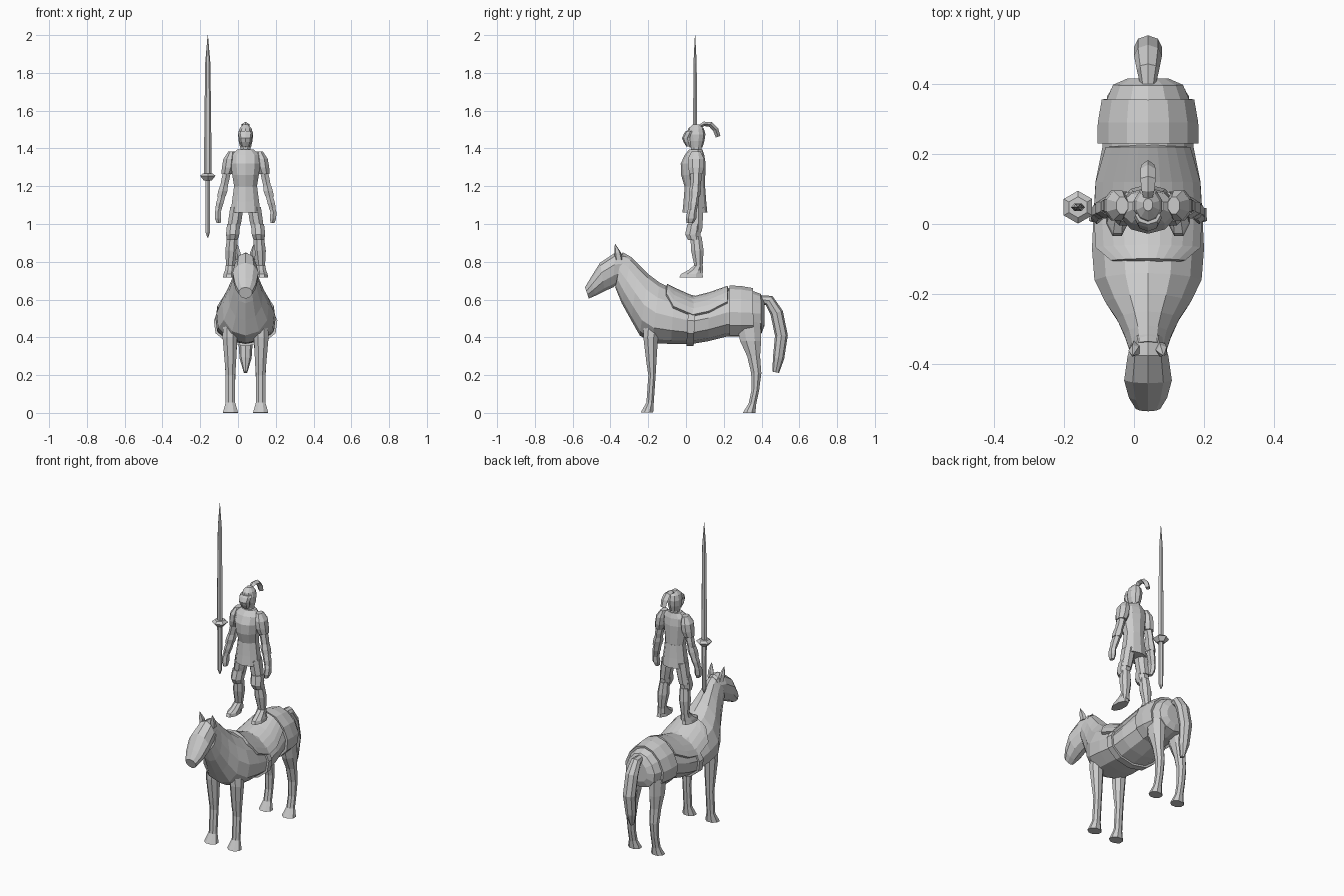
import bpy, bmesh, math
from mathutils import Vector

CX = 0.04  # shared centre line of horse and rider
steel = bpy.data.materials.new("plain_grey")
steel.diffuse_color = (0.6, 0.6, 0.6, 1)


def make(name, rings, closed=True, caps=True):
    """Skin a list of point rings into a flat-shaded mesh."""
    bm = bmesh.new()
    vs = [[bm.verts.new(p) for p in r] for r in rings]
    n = len(vs[0])
    for a, b in zip(vs, vs[1:]):
        for i in range(n if closed else n - 1):
            j = (i + 1) % n
            bm.faces.new((a[i], a[j], b[j], b[i]))
    if closed and caps:
        bm.faces.new(vs[0])
        bm.faces.new(vs[-1])
    bmesh.ops.recalc_face_normals(bm, faces=bm.faces)
    me = bpy.data.meshes.new(name)
    bm.to_mesh(me)
    bm.free()
    me.materials.append(steel)
    ob = bpy.data.objects.new(name, me)
    bpy.context.collection.objects.link(ob)
    return ob


def stack(name, secs, n=8, side=1, turn=0.5):
    """Horizontal rings: (x offset, y, z, x radius, y radius)."""
    return make(name, [[Vector((CX + side * x + rx * math.cos(2 * math.pi * (i + turn) / n),
                                y + ry * math.sin(2 * math.pi * (i + turn) / n), z))
                        for i in range(n)] for x, y, z, rx, ry in secs])


def span_ring(sec, n=12, grow=0.0, a0=0.0, a1=2 * math.pi, pear=0.18, endpoint=False):
    """Ring between a top and a bottom point: (top y, top z, bottom y, bottom z, half width)."""
    ty, tz, by, bz, w = sec
    top, bot = Vector((CX, ty, tz)), Vector((CX, by, bz))
    mid, up = (top + bot) / 2, (top - bot) / 2
    up = up.normalized() * (up.length + grow)
    out = []
    for i in range(n + 1 if endpoint else n):
        a = a0 + (a1 - a0) * i / n
        c, s = math.cos(a), math.sin(a)
        out.append(mid + up * c + Vector(((w + grow) * s * (1 - pear * c), 0, 0)))
    return out


# ---- horse body and neck
BODY = [(.415, .59, .415, .46, .06), (.395, .63, .40, .42, .10), (.33, .655, .33, .405, .128),
        (.22, .66, .22, .405, .13), (.12, .625, .12, .38, .15), (.04, .605, .03, .365, .155),
        (-.06, .65, -.08, .365, .16), (-.14, .69, -.18, .37, .153), (-.20, .735, -.245, .41, .122),
        (-.25, .785, -.29, .49, .09), (-.29, .825, -.34, .58, .068), (-.335, .85, -.375, .665, .055)]
make("horse_body", [span_ring(s) for s in BODY])

# ---- horse head
HEAD = [(-.315, .84, -.34, .70, .045), (-.375, .848, -.385, .665, .06), (-.455, .795, -.43, .645, .07),
        (-.505, .715, -.48, .62, .056), (-.535, .665, -.515, .605, .036)]
make("horse_head", [span_ring(s, n=10, pear=-.08) for s in HEAD])


def body_at(y):
    """Interpolated body section at a given y."""
    for a, b in zip(BODY, BODY[1:]):
        if b[0] <= y <= a[0]:
            t = (a[0] - y) / (a[0] - b[0])
            return [p + (q - p) * t for p, q in zip(a, b)]


def drape(name, ys, angles, grow, thick):
    """Cloth panel that follows the horse's back."""
    rings = [span_ring(body_at(y), 10, grow, -a, a, endpoint=True) for y, a in zip(ys, angles)]
    ob = make(name, rings, closed=False)
    for p in ob.data.polygons:
        if p.center.z > .55 and p.normal.z < 0:
            ob.data.flip_normals()
            break
    mod = ob.modifiers.new("thickness", "SOLIDIFY")
    mod.thickness = thick
    mod.offset = -1


# ---- tack
drape("saddle", (-.10, -.06, .04, .12, .22), (.8, 1.2, 1.3, 1.3, 1.15), .013, .02)
drape("rump_blanket", (.23, .29, .355), (2.6, 2.6, 2.6), .015, .02)
make("girth_strap", [span_ring(body_at(y), 12, g)
                     for y, g in ((.05, .0), (.05, .012), (.015, .012), (.015, .0))], caps=False)

# ---- legs, ears
FRONT = [(.08, -.235, 0, .045, .005), (.08, -.207, .001, .044, .036), (.08, -.19, .055, .027, .021),
         (.08, -.18, .20, .027, .021), (.08, -.183, .26, .032, .028), (.083, -.187, .40, .042, .042),
         (.08, -.175, .50, .04, .05)]
BACK = [(.08, .334, 0, .043, .036), (.08, .352, .05, .026, .022), (.08, .367, .12, .025, .022),
        (.08, .372, .21, .029, .029), (.08, .358, .30, .033, .037), (.08, .342, .38, .04, .06),
        (.075, .33, .48, .045, .07)]
for s, label in ((-1, "right"), (1, "left")):
    stack(f"horse_front_leg_{label}", FRONT[1:], 8, s)
    stack(f"horse_back_leg_{label}", BACK, 8, s)
    stack(f"horse_ear_{label}", [(.035, -.355, .81, .018, .022), (.04, -.362, .85, .016, .018),
                                 (.044, -.375, .893, .002, .002)], 5, s)


def sweep(name, path, n=6):
    """Bent tube in the centre plane: (y, z, half width, half depth)."""
    pts = [Vector((CX, y, z)) for y, z, _, _ in path]
    rings = []
    for i, (_, _, w, d) in enumerate(path):
        t = (pts[min(i + 1, len(pts) - 1)] - pts[max(i - 1, 0)]).normalized()
        other = t.cross(Vector((1, 0, 0)))
        rings.append([pts[i] + Vector((w, 0, 0)) * math.cos(2 * math.pi * k / n)
                      + other * d * math.sin(2 * math.pi * k / n) for k in range(n)])
    make(name, rings)


sweep("horse_tail", [(.38, .60, .018, .022), (.44, .595, .032, .03), (.48, .53, .04, .034),
                     (.505, .41, .04, .034), (.49, .29, .032, .03), (.475, .215, .01, .018)], 8)

# ---- rider torso, tunic and neck
stack("breastplate", [(0, .047, 1.19, .062, .052), (0, .038, 1.26, .074, .064), (0, .038, 1.32, .082, .066),
                      (0, .045, 1.365, .080, .052), (0, .052, 1.395, .045, .035)], 10)
stack("tunic_skirt", [(0, .047, 1.06, .083, .066), (0, .047, 1.12, .075, .06), (0, .047, 1.20, .064, .054)], 10)
stack("neck", [(0, .055, 1.37, .03, .03), (0, .055, 1.43, .028, .03)])

# ---- helmet, visor and plume
stack("helmet", [(0, .053, 1.405, .03, .034), (0, .053, 1.44, .039, .045), (0, .053, 1.475, .042, .05),
                 (0, .053, 1.505, .034, .042), (0, .055, 1.527, .014, .018)], 10)
stack("visor", [(0, .02, 1.41, .022, .018), (0, .012, 1.435, .032, .026), (0, .007, 1.455, .034, .028),
                (0, .018, 1.48, .04, .028), (0, .025, 1.492, .036, .026)], 8, 1, 0)
sweep("plume", [(.07, 1.515, .012, .008), (.095, 1.53, .018, .012), (.13, 1.527, .022, .014),
                (.157, 1.50, .022, .015), (.17, 1.462, .018, .013)], 4)

# ---- rider limbs
for s, label in ((-1, "right"), (1, "left")):
    stack(f"pauldron_{label}", [(.10, .053, 1.265, .030, .036), (.092, .053, 1.30, .036, .046),
                                (.086, .053, 1.345, .034, .046), (.074, .053, 1.385, .018, .026)], 8, s)
    stack(f"arm_{label}", [(.146, .035, 1.07, .017, .02), (.136, .04, 1.11, .023, .027),
                           (.12, .048, 1.17, .021, .024), (.108, .053, 1.23, .024, .028),
                           (.095, .053, 1.29, .024, .028)], 6, s)
    stack(f"elbow_guard_{label}", [(.128, .045, 1.145, .026, .029), (.12, .047, 1.175, .028, .032),
                                   (.114, .05, 1.205, .024, .027)], 6, s)
    stack(f"gauntlet_{label}", [(.142, .022, 1.005, .012, .018), (.146, .027, 1.03, .019, .028),
                                (.147, .032, 1.065, .018, .025), (.14, .036, 1.085, .019, .024)], 6, s)
    stack(f"thigh_{label}", [(.066, .05, .96, .034, .038), (.056, .05, 1.02, .038, .042),
                             (.046, .05, 1.09, .038, .045)], 8, s)
    stack(f"knee_guard_{label}", [(.071, .043, .915, .031, .035), (.068, .036, .945, .038, .044),
                                  (.066, .042, .975, .038, .043), (.064, .045, 1.0, .036, .04)], 8, s)
    stack(f"shin_{label}", [(.08, .068, .74, .026, .024), (.08, .066, .78, .025, .024),
                            (.075, .06, .86, .035, .036), (.07, .053, .935, .029, .032)], 8, s)
    stack(f"boot_{label}", [(.088, .028, .717, .034, .068), (.087, .03, .735, .032, .062),
                            (.083, .05, .755, .028, .042), (.081, .066, .78, .026, .026)], 8, s)

# ---- long sword with hexagonal guard
SX, SY = -.20, .048
stack("sword_grip", [(SX, SY, .928, .003, .003), (SX, SY, .955, .013, .013), (SX, SY, 1.24, .015, .015)], 6)
stack("sword_guard", [(SX, SY, 1.23, .024, .024), (SX, SY, 1.255, .047, .047),
                      (SX, SY, 1.268, .03, .03)], 6, 1, .5)
stack("sword_blade", [(SX, SY, 1.262, .019, .013), (SX, SY, 1.35, .02, .013), (SX, SY, 1.85, .014, .01),
                      (SX, SY, 2.0, .001, .001)], 6, 1, 0)
